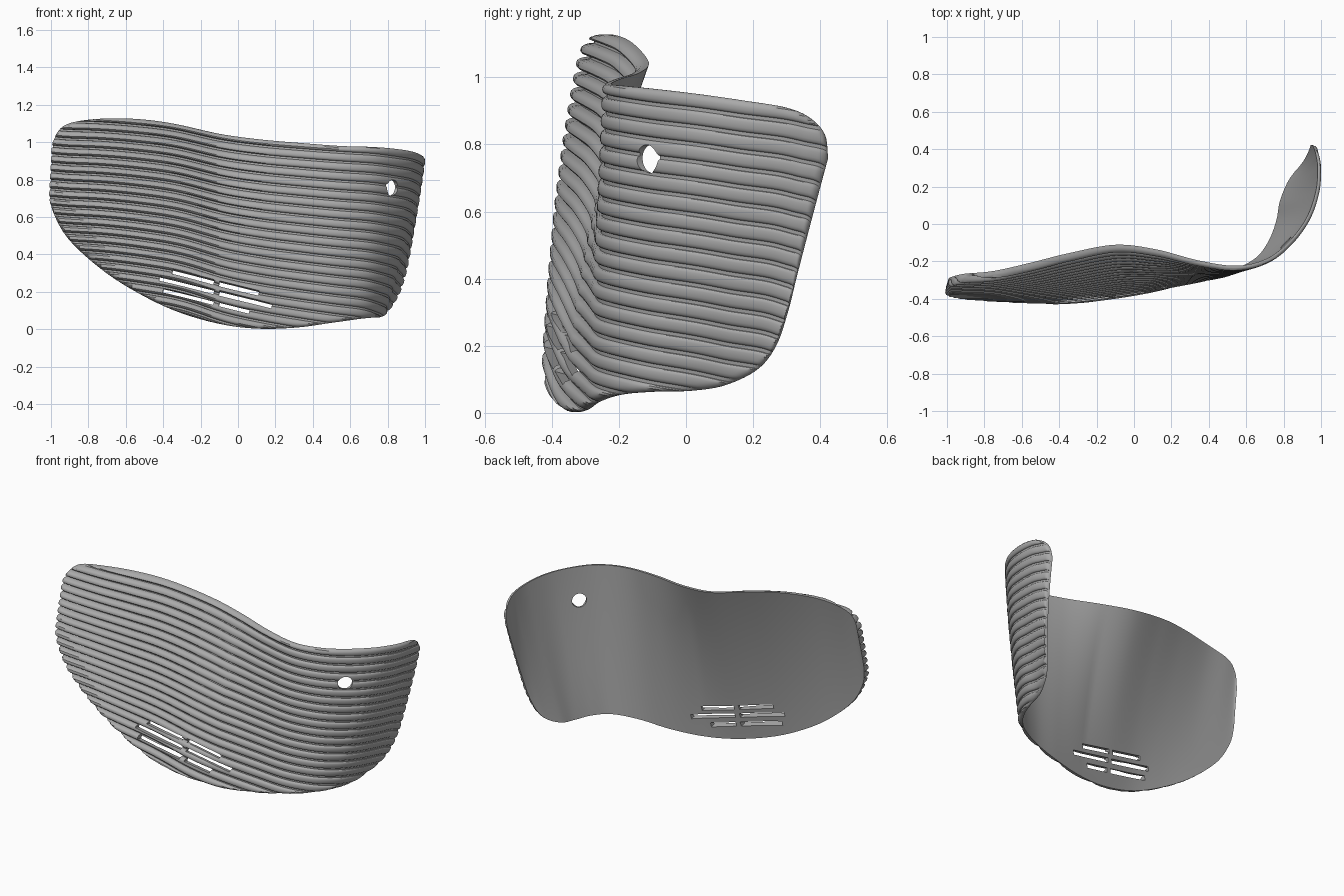
import bpy, bmesh, math
from mathutils import Vector, Matrix

if "Cube" in bpy.data.objects:
    bpy.data.objects.remove(bpy.data.objects["Cube"], do_unlink=True)

# Stations along the shell: top x, y, z, bottom x, y, z, ridge line height
STATIONS = [
    (-.99, -.285, .95, -1.003, -.325, .73, 1.114),
    (-.97, -.275, 1.045, -.985, -.34, .62, 1.114),
    (-.905, -.26, 1.10, -.90, -.355, .475, 1.109),
    (-.75, -.245, 1.125, -.71, -.37, .305, 1.104),
    (-.55, -.20, 1.125, -.50, -.383, .175, 1.089),
    (-.35, -.15, 1.10, -.30, -.385, .085, 1.064),
    (-.10, -.105, 1.045, -.08, -.36, .025, 1.01),
    (.12, -.13, 1.015, .12, -.325, .003, .98),
    (.35, -.19, .995, .32, -.285, .01, .96),
    (.55, -.217, .98, .50, -.247, .035, .945),
    (.71, -.178, .975, .64, -.182, .055, .935),
    (.83, -.083, .965, .713, -.09, .063, .92),
    (.92, .042, .95, .755, .02, .066, .905),
    (.967, .18, .93, .773, .12, .083, .885),
    (.976, .30, .91, .81, .215, .13, .87),
    (.967, .37, .88, .845, .27, .20, .855),
    (.953, .415, .83, .875, .305, .30, .845),
    (.94, .425, .76, .895, .33, .40, .835),
]
PITCH = 0.049
THICK = 0.012
STEPS = 9


def spline(points, steps):
    """Smooth curve through points of any dimension."""
    pts = [Vector(p) for p in points]
    pts = [2 * pts[0] - pts[1]] + pts + [2 * pts[-1] - pts[-2]]
    out = []
    for a, b, c, d in zip(pts, pts[1:], pts[2:], pts[3:]):
        for k in range(steps):
            t = k / steps
            out.append(b + (c - a) * (t / 2)
                       + (2 * a - 5 * b + 4 * c - d) * (t * t / 2)
                       + (3 * b - a - 3 * c + d) * (t ** 3 / 2))
    return out + [pts[-2]]


def shell_grids():
    """Inner smooth skin and outer ridged skin as matching grids."""
    cols = spline(STATIONS, STEPS)
    plan = [Vector(((c[0] + c[3]) / 2, (c[1] + c[4]) / 2)) for c in cols]
    run = [0]
    for a, b in zip(plan, plan[1:]):
        run.append(run[-1] + (b - a).length)
    rows = [(n + f) * PITCH for n in range(-2, 24)
            for f in (0, .1, .13, .2, .33, .5, .67, .8, .87, .9)]
    inner, outer = [], []
    for i, c in enumerate(cols):
        tangent = plan[min(i + 1, len(plan) - 1)] - plan[max(i - 1, 0)]
        normal = Vector((tangent.y, -tangent.x, 0)).normalized()
        top, bottom = Vector(c[0:3]), Vector(c[3:6])
        height = top.z - bottom.z
        stretch = 1 + 0.07 * c[0]
        ridge = 0.022 - 0.013 * c[0]
        # Upright in the valley, slightly barrelled elsewhere
        bulge = 0.11 * height ** 2 * min(1, 6 * (c[0] - 0.5) ** 2)
        in_col, out_col = [], []
        for d in rows:
            z = min(max(c[6] - d * stretch, bottom.z), top.z)
            t = (top.z - z) / height
            p = top.lerp(bottom, t) + normal * (0.006 + bulge * t * (1 - t))
            # Rounded ridges between narrow flat-bottomed grooves
            phase = ((c[6] - z) / stretch / PITCH + 1e-6) % 1
            wave = math.sqrt(1 - min(1, abs(2 * phase - 1) / 0.8) ** 3)
            # Rounded rim
            edge = min(top.z - z, z - bottom.z, run[i], run[-1] - run[i])
            r = min(edge / 0.02, 1)
            rim = 0.4 + 0.6 * math.sqrt(1 - (1 - r) ** 2)
            in_col.append(p)
            out_col.append(p + normal * (THICK + ridge * wave) * rim)
        inner.append(in_col)
        outer.append(out_col)
    return inner, outer


def build_shell():
    bm = bmesh.new()
    inner, outer = [[[bm.verts.new(p) for p in col] for col in grid]
                    for grid in shell_grids()]
    nc, nr = len(inner), len(inner[0])
    for i in range(nc - 1):
        for j in range(nr - 1):
            for g in (inner, outer):
                quad = [g[i][j], g[i + 1][j], g[i + 1][j + 1], g[i][j + 1]]
                bm.faces.new(quad if g is inner else quad[::-1])
        # Top and bottom rims
        for j in (0, nr - 1):
            bm.faces.new((inner[i][j], inner[i + 1][j],
                          outer[i + 1][j], outer[i][j]))
    # End rims
    for i in (0, nc - 1):
        for j in range(nr - 1):
            bm.faces.new((inner[i][j], inner[i][j + 1],
                          outer[i][j + 1], outer[i][j]))
    bmesh.ops.remove_doubles(bm, verts=bm.verts, dist=1e-5)
    bmesh.ops.recalc_face_normals(bm, faces=bm.faces)
    return to_object(bm, "ridged_shell")


def to_object(bm, name):
    mesh = bpy.data.meshes.new(name)
    bm.to_mesh(mesh)
    bm.free()
    obj = bpy.data.objects.new(name, mesh)
    bpy.context.collection.objects.link(obj)
    return obj


def build_cutter():
    bm = bmesh.new()
    # Vent slots square to the leaning wall: start x, z, end x, z
    for x0, z0, x1, z1 in ((-.35, .305, -.13, .257), (-.10, .25, .11, .205),
                           (-.42, .265, -.13, .203), (-.10, .196, .18, .138),
                           (-.40, .20, -.13, .142), (-.10, .135, .06, .102)):
        mat = (Matrix.Translation(((x0 + x1) / 2, -.385, (z0 + z1) / 2))
               @ Matrix.Rotation(-0.25, 4, 'X')
               @ Matrix.Rotation(-math.atan2(z1 - z0, x1 - x0), 4, 'Y')
               @ Matrix.Diagonal((math.hypot(x1 - x0, z1 - z0), .24, .027, 1)))
        bmesh.ops.create_cube(bm, size=1, matrix=mat)
    # Round fixing hole through the corner
    aim = Vector((.68, -.73, 0)).to_track_quat('Z', 'Y').to_matrix().to_4x4()
    bmesh.ops.create_cone(bm, cap_ends=True, segments=32, radius1=.042,
                          radius2=.042, depth=.3,
                          matrix=Matrix.Translation((.825, -.115, .757)) @ aim)
    cutter = to_object(bm, "opening_cutter")
    cutter.hide_render = True
    return cutter


# Grey plastic
grey = bpy.data.materials.new("grey")
grey.use_nodes = True
color = (0.4, 0.4, 0.4, 1)
grey.diffuse_color = color
grey.node_tree.nodes["Principled BSDF"].inputs["Base Color"].default_value = color

shell = build_shell()
shell.data.materials.append(grey)
cutter = build_cutter()

# Cut the openings
mod = shell.modifiers.new("openings", 'BOOLEAN')
mod.operation = 'DIFFERENCE'
mod.solver = 'EXACT'
mod.object = cutter
bpy.context.view_layer.objects.active = shell
shell.select_set(True)
bpy.ops.object.modifier_apply(modifier=mod.name)
bpy.data.objects.remove(cutter, do_unlink=True)
bpy.ops.object.shade_smooth_by_angle(angle=math.radians(35))
